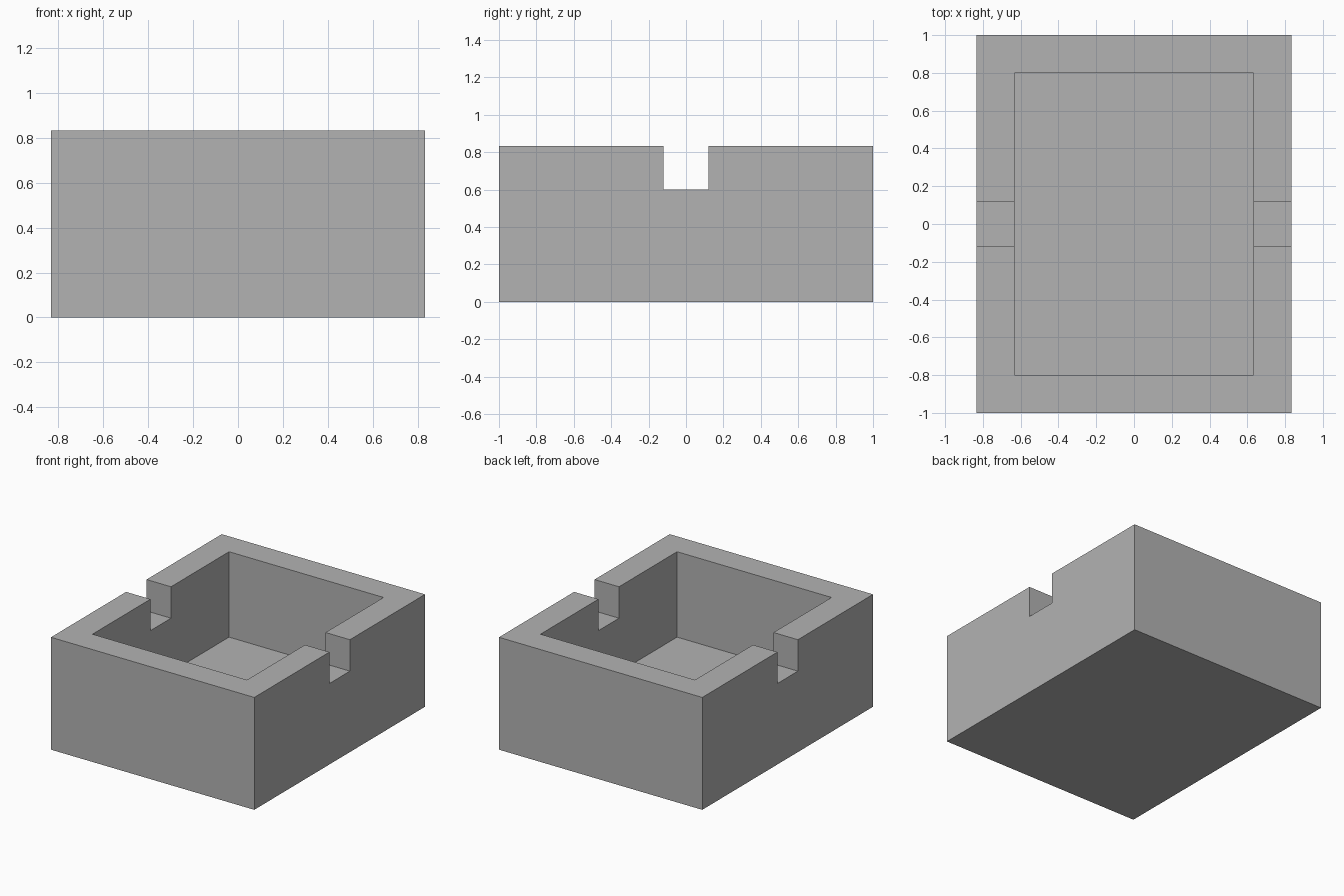
import bpy

default = bpy.data.objects.get("Cube")
if default:
    bpy.data.objects.remove(default, do_unlink=True)

WIDTH, LENGTH, HEIGHT = 1.667, 2.0, 0.833
WALL = 0.2
NOTCH_WIDTH, NOTCH_FLOOR = 0.24, 0.6


def box(name, width, length, bottom, top):
    """Box centred on x and y, spanning bottom to top in z."""
    bpy.ops.mesh.primitive_cube_add(size=1, location=(0, 0, (bottom + top) / 2))
    obj = bpy.context.object
    obj.name = name
    obj.scale = (width, length, top - bottom)
    bpy.ops.object.transform_apply(location=True, rotation=False, scale=True)
    return obj


def cut(target, cutter):
    """Subtract the cutter from the target, then discard it."""
    cutter.hide_render = True
    mod = target.modifiers.new(cutter.name, "BOOLEAN")
    mod.operation = "DIFFERENCE"
    mod.solver = "EXACT"
    mod.object = cutter
    bpy.context.view_layer.objects.active = target
    bpy.ops.object.modifier_apply(modifier=mod.name)
    bpy.data.objects.remove(cutter, do_unlink=True)


# Plain grey material
grey = bpy.data.materials.new("plain grey")
grey.use_nodes = True
colour = (0.45, 0.45, 0.45, 1)
grey.diffuse_color = colour
for node in grey.node_tree.nodes:
    if node.type == "BSDF_PRINCIPLED":
        node.inputs["Base Color"].default_value = colour

# Thick-walled open tray
tray = box("open_tray", WIDTH, LENGTH, 0, HEIGHT)
cut(tray, box("cavity_cutter", WIDTH - 2 * WALL, LENGTH - 2 * WALL, WALL, HEIGHT + 1))

# Matching notches through the left and right walls
cut(tray, box("notch_cutter", WIDTH + 1, NOTCH_WIDTH, NOTCH_FLOOR, HEIGHT + 1))

tray.data.materials.clear()
tray.data.materials.append(grey)
for face in tray.data.polygons:
    face.material_index = 0
    face.use_smooth = False
